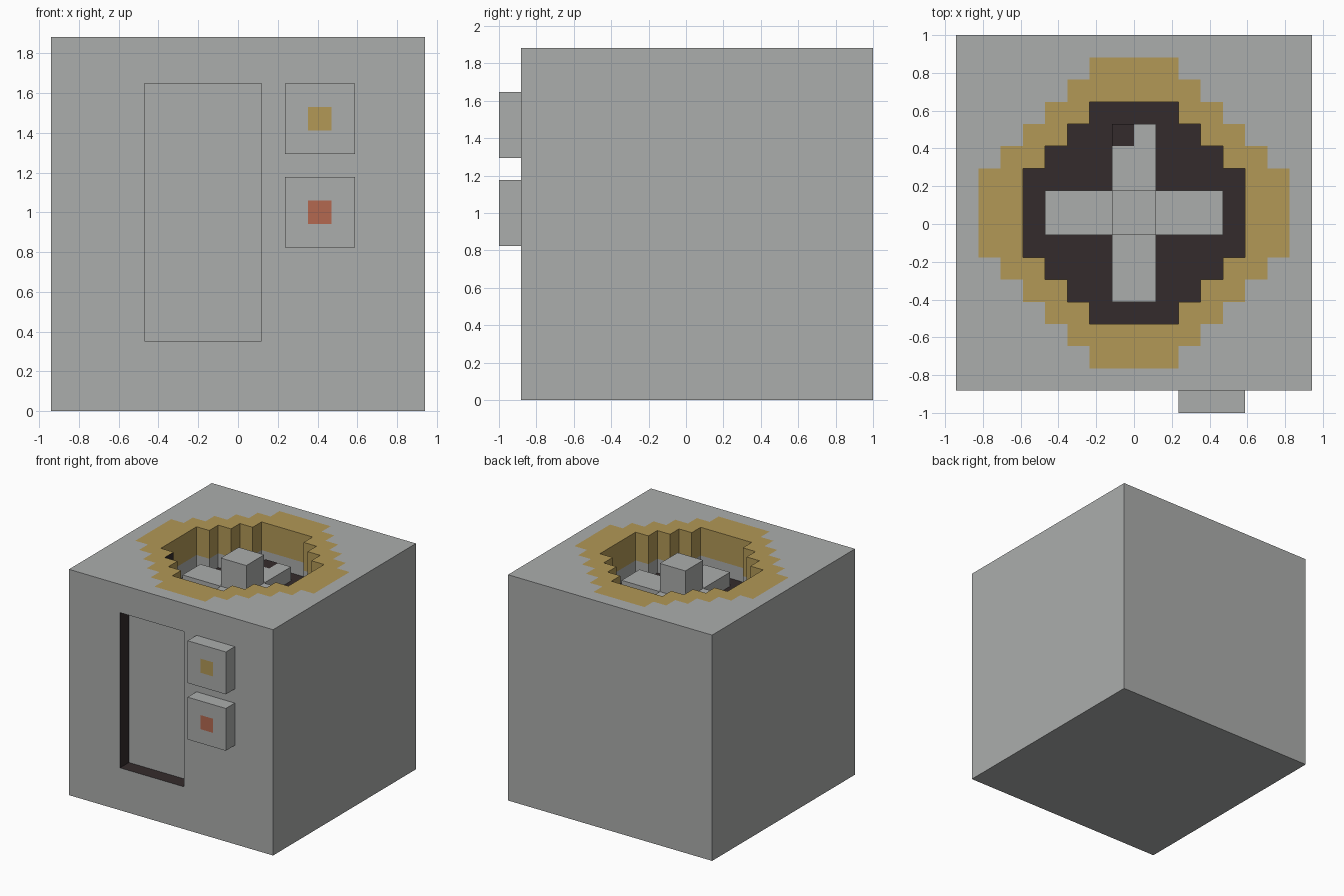
import bpy
import bmesh
from math import floor
from mathutils import Vector

U = 2 / 17  # one block unit

if "Cube" in bpy.data.objects:
    bpy.data.objects.remove(bpy.data.objects["Cube"], do_unlink=True)


def material(name, rgb):
    mat = bpy.data.materials.new(name)
    mat.use_nodes = True
    mat.diffuse_color = (*rgb, 1)
    mat.node_tree.nodes["Principled BSDF"].inputs["Base Color"].default_value = (*rgb, 1)
    return mat


MATERIALS = [
    material("stone grey", (0.41, 0.42, 0.415)),
    material("charcoal", (0.034, 0.024, 0.025)),
    material("ochre yellow", (0.445, 0.314, 0.093)),
    material("brick red", (0.456, 0.141, 0.08)),
]
GREY, DARK, YELLOW, RED = range(4)


def block(low, high, cuts=0):
    """Box between two corners in block units, optionally gridded."""
    bm = bmesh.new()
    bmesh.ops.create_cube(bm, size=1)
    if cuts:
        bmesh.ops.subdivide_edges(bm, edges=bm.edges[:], cuts=cuts, use_grid_fill=True)
    low, high = Vector(low), Vector(high)
    bmesh.ops.scale(bm, vec=high - low, verts=bm.verts)
    bmesh.ops.translate(bm, vec=(low + high) / 2, verts=bm.verts)
    bm.normal_update()
    return bm


def facing(bm, direction, rule):
    """Faces turned one way whose centre passes the rule."""
    d = Vector(direction)
    return [f for f in bm.faces if f.normal.dot(d) > 0.9 and rule(f.calc_center_median())]


def paint(faces, colour):
    for f in faces:
        f.material_index = colour


def sink(bm, faces, offset, wall_colour):
    """Push a patch of faces inward and colour the new walls."""
    result = bmesh.ops.extrude_face_region(bm, geom=faces)["geom"]
    caps = [g for g in result if isinstance(g, bmesh.types.BMFace)]
    verts = [g for g in result if isinstance(g, bmesh.types.BMVert)]
    bmesh.ops.delete(bm, geom=[f for f in faces if f.is_valid], context='FACES')
    bmesh.ops.translate(bm, vec=offset, verts=verts)
    walls = {f for v in verts for f in v.link_faces} - set(caps)
    paint(walls, wall_colour)
    bm.normal_update()
    return caps


def finish(name, bm):
    bmesh.ops.recalc_face_normals(bm, faces=bm.faces)
    bmesh.ops.translate(bm, vec=(0, 0.5, 0), verts=bm.verts)
    bmesh.ops.scale(bm, vec=(U, U, U), verts=bm.verts)
    mesh = bpy.data.meshes.new(name)
    bm.to_mesh(mesh)
    bm.free()
    for mat in MATERIALS:
        mesh.materials.append(mat)
    obj = bpy.data.objects.new(name, mesh)
    bpy.context.collection.objects.link(obj)


def in_stepped_disc(c, n):
    row = floor(abs(c.y))
    return row < n and abs(c.x) < min(n, n + 1 - row)


UP, FRONT = (0, 0, 1), (0, -1, 0)

# Body with yellow stepped rim, stepped well and front recess
body = block((-8, -8, 0), (8, 8, 16), cuts=15)
paint(facing(body, UP, lambda c: in_stepped_disc(c, 7)), YELLOW)
well = facing(body, UP, lambda c: in_stepped_disc(c, 5))
well = sink(body, well, (0, 0, -2), YELLOW)
well = sink(body, well, (0, 0, -1), GREY)
paint(well, DARK)
recess = facing(body, FRONT, lambda c: c.y < -7.9 and -4 < c.x < 1 and 3 < c.z < 14)
sink(body, recess, (0, 1, 0), DARK)
# One dark panel in the well wall
paint(facing(body, (1, 0, 0),
             lambda c: -4.1 < c.x < -3.9 and -3 < c.y < -2 and c.z > 14), DARK)
finish("body", body)

# Raised cross in the well
finish("centre_post", block((-1, -1, 13), (1, 1, 16)))
finish("left_arm", block((1, -1, 13), (4, 1, 14)))
finish("right_arm", block((-4, -1, 13), (-1, 1, 14)))
finish("front_arm", block((-1, -4, 13), (1, -1, 14)))
back_arm = block((-1, 1, 13), (1, 4, 14), cuts=5)
paint(facing(back_arm, UP, lambda c: c.x < 0 and c.y > 3), DARK)
finish("back_arm", back_arm)

# Front buttons with coloured centres
for name, z, colour in (("upper_button", 11, YELLOW), ("lower_button", 7, RED)):
    button = block((2, -9, z), (5, -8, z + 3), cuts=2)
    paint(facing(button, FRONT, lambda c: 3 < c.x < 4 and z + 1 < c.z < z + 2), colour)
    finish(name, button)
